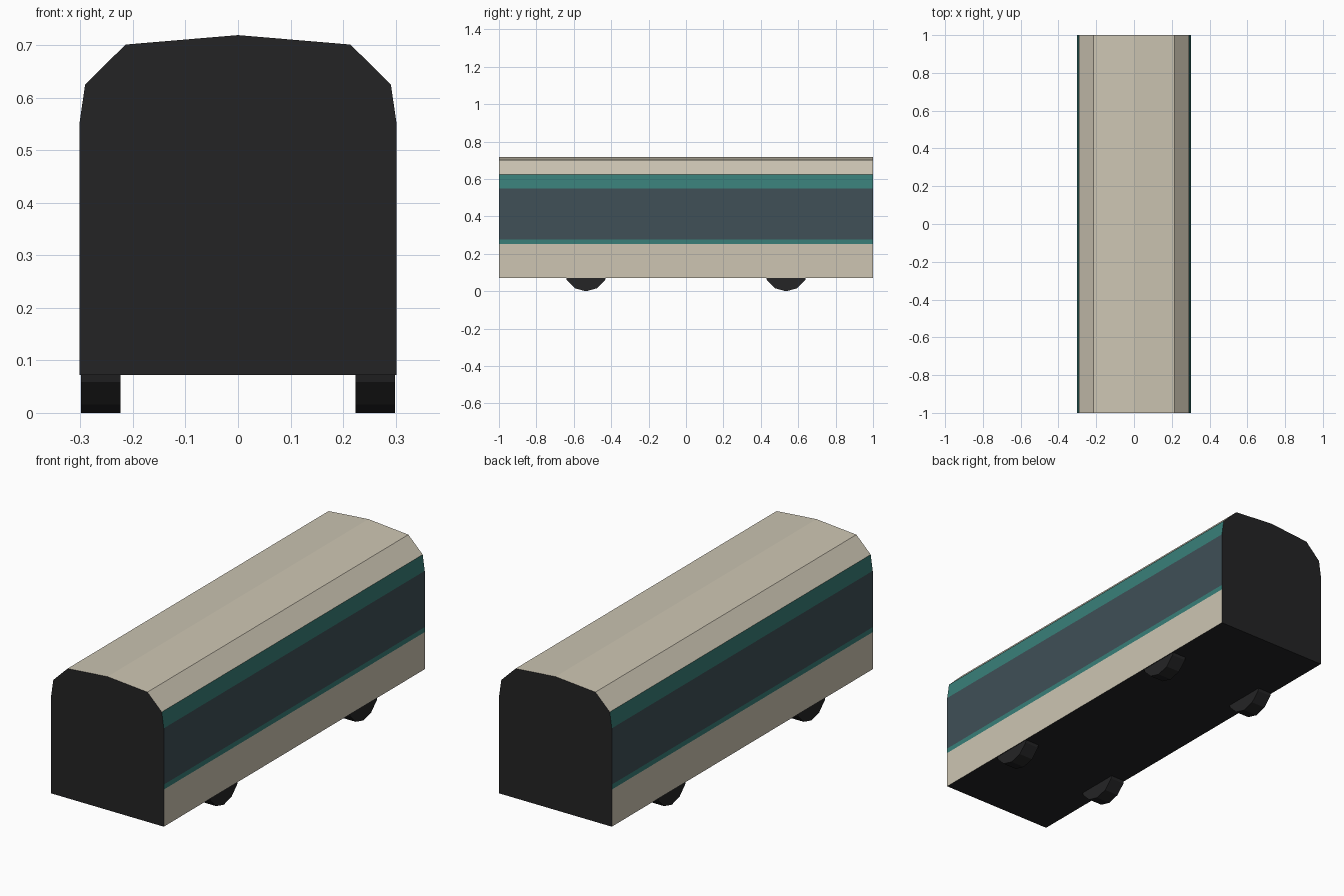
import bpy, bmesh
from math import radians

if "Cube" in bpy.data.objects:
    bpy.data.objects.remove(bpy.data.objects["Cube"])


def material(name, rgb):
    m = bpy.data.materials.new(name)
    m.diffuse_color = (*rgb, 1)
    m.use_nodes = True
    m.node_tree.nodes["Principled BSDF"].inputs["Base Color"].default_value = m.diffuse_color
    return m


cream = material("cream", (0.61, 0.56, 0.45))
teal = material("teal", (0.04, 0.21, 0.19))
glass = material("window_grey", (0.05, 0.08, 0.095))
dark = material("dark", (0.017, 0.017, 0.018))
rubber = material("wheel_black", (0.018, 0.018, 0.019))

# Carriage body: half cross-section from sill to roof ridge, mirrored in x
half = [(0.302, 0.072), (0.302, 0.252), (0.302, 0.276), (0.302, 0.549),
        (0.291, 0.625), (0.214, 0.701), (0, 0.719)]
bands = [0, 1, 2, 1, 0, 0]
profile = half + [(-x, z) for x, z in half[-2::-1]]
strips = bands + bands[::-1] + [3]  # last strip is the floor

bm = bmesh.new()
front = [bm.verts.new((x, -1, z)) for x, z in profile]
back = [bm.verts.new((x, 1, z)) for x, z in profile]
n = len(profile)
for i, mat in enumerate(strips):
    j = (i + 1) % n
    bm.faces.new((front[i], back[i], back[j], front[j])).material_index = mat
for ring in (front, back):
    bm.faces.new(ring).material_index = 3
bmesh.ops.recalc_face_normals(bm, faces=bm.faces)
mesh = bpy.data.meshes.new("carriage_body")
bm.to_mesh(mesh)
bm.free()
for m in (cream, teal, glass, dark):
    mesh.materials.append(m)
bpy.context.collection.objects.link(bpy.data.objects.new("carriage_body", mesh))

# Twelve-sided wheels, a vertex pointing straight down
R = 0.118
for end, y in (("front", -0.535), ("rear", 0.535)):
    for side, x in (("left", -0.261), ("right", 0.261)):
        bpy.ops.mesh.primitive_cylinder_add(
            vertices=12, radius=R, depth=0.075,
            location=(x, y, R), rotation=(0, radians(90), 0))
        wheel = bpy.context.object
        wheel.name = f"{end}_{side}_wheel"
        wheel.data.materials.append(rubber)
